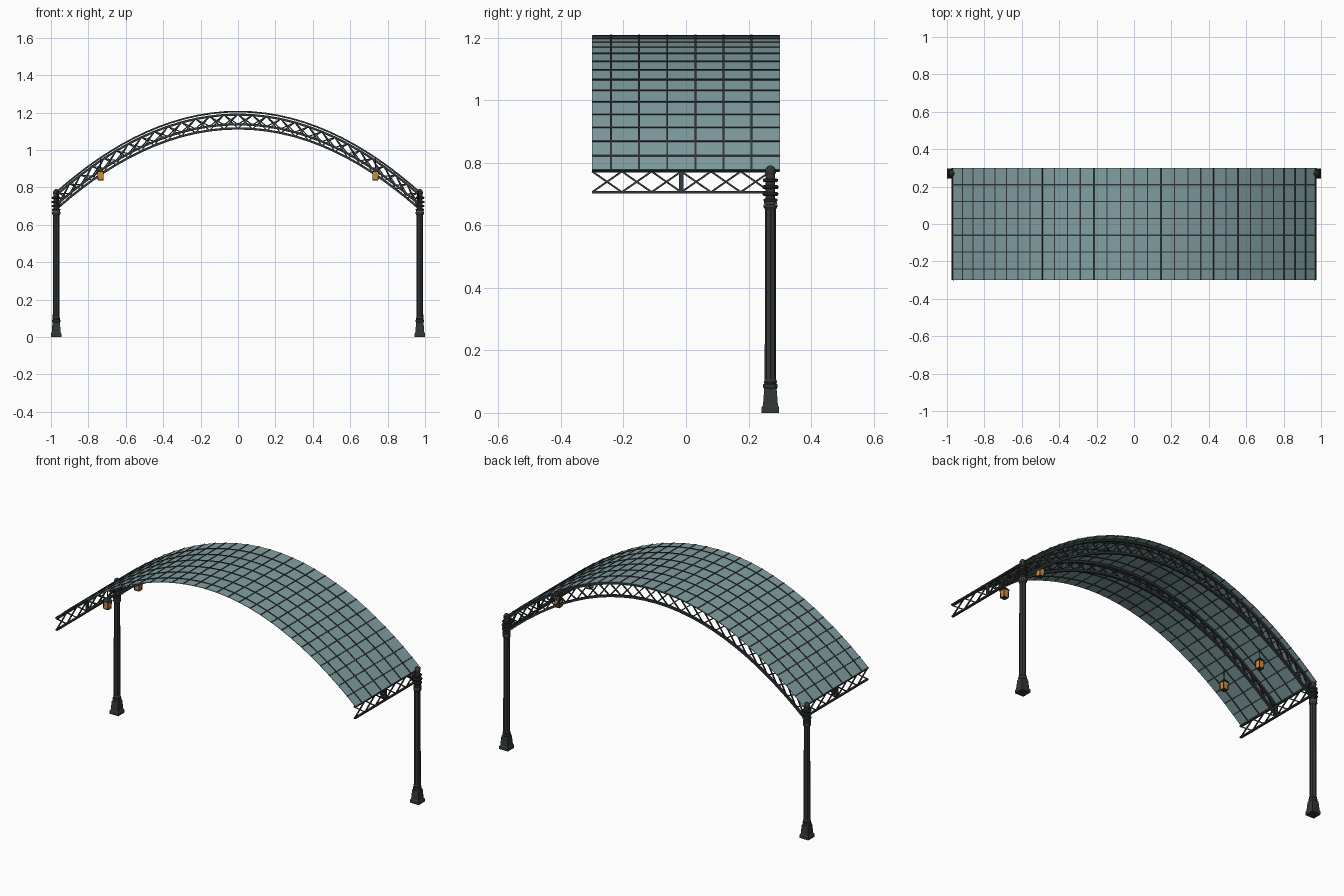
import bpy, bmesh, math
from mathutils import Vector

if "Cube" in bpy.data.objects:
    bpy.data.objects.remove(bpy.data.objects["Cube"])


def material(name, rgb):
    m = bpy.data.materials.new(name)
    m.diffuse_color = (*rgb, 1)
    m.use_nodes = True
    m.node_tree.nodes["Principled BSDF"].inputs["Base Color"].default_value = m.diffuse_color
    return m


IRON = material("dark_iron", (0.032, 0.038, 0.038))
GLASS = material("teal_glass", (0.22, 0.345, 0.36))
AMBER = material("amber_lamp", (0.65, 0.28, 0.045))
COPPER = material("copper_band", (0.22, 0.09, 0.04))

HALF, TOP, RISE = 0.97, 1.205, 0.43
COL_X, COL_Y, MID_Y = 0.972, 0.27, -0.015


def finish(bm, name, mat):
    bmesh.ops.recalc_face_normals(bm, faces=bm.faces)
    me = bpy.data.meshes.new(name)
    bm.to_mesh(me)
    bm.free()
    me.materials.append(mat)
    ob = bpy.data.objects.new(name, me)
    bpy.context.collection.objects.link(ob)
    return ob


def skin(bm, rings):
    """Closed tube through a list of point rings."""
    vs = [[bm.verts.new(p) for p in r] for r in rings]
    n = len(vs[0])
    for a, b in zip(vs, vs[1:]):
        for i in range(n):
            j = (i + 1) % n
            bm.faces.new((a[i], a[j], b[j], b[i]))
    bm.faces.new(vs[0])
    bm.faces.new(vs[-1])


def bar(bm, a, b, w, d):
    """Straight rectangular bar from a to b."""
    a, b = Vector(a), Vector(b)
    t = (b - a).normalized()
    ref = Vector((0, 1, 0)) if abs(t.y) < 0.6 else Vector((1, 0, 0))
    u = (ref - t * ref.dot(t)).normalized()
    v = t.cross(u)
    corners = [u * (w / 2 * i) + v * (d / 2 * j)
               for i, j in ((-1, -1), (1, -1), (1, 1), (-1, 1))]
    skin(bm, [[p + c for c in corners] for p in (a, b)])


def stack(bm, x, y, profile, sides, turn=0.0, flute=1.0):
    """Lathe a list of (radius, height) pairs."""
    rings = []
    for r, z in profile:
        ring = []
        for i in range(sides):
            a = turn + math.tau * i / sides
            q = r * (flute if i % 2 else 1)
            ring.append((x + q * math.cos(a), y + q * math.sin(a), z))
        rings.append(ring)
    skin(bm, rings)


def roof_z(x):
    return TOP - RISE * (x / HALF) ** 2


def arc_points(n, half=HALF, drop=0.0):
    """n+1 points evenly spaced along the parabolic arch."""
    fine = [(-half + 2 * half * i / 1200) for i in range(1201)]
    length = [0.0]
    for a, b in zip(fine, fine[1:]):
        length.append(length[-1] + math.hypot(b - a, roof_z(b) - roof_z(a)))
    pts, k = [], 0
    for i in range(n + 1):
        goal = length[-1] * i / n
        while k < 1200 and length[k] < goal - 1e-9:
            k += 1
        pts.append((fine[k], roof_z(fine[k]) - drop))
    return pts


def normal(x):
    return Vector((2 * RISE * x / HALF ** 2, 0, 1)).normalized()


def arch(bm, pts, y0, y1, h):
    """Rectangular section swept along the arch."""
    rings = []
    for x, z in pts:
        n = normal(x) * (h / 2)
        p, q = Vector((x, y0, z)), Vector((x, y1, z))
        rings.append([p - n, q - n, q + n, p + n])
    skin(bm, rings)


# Curved glass roof
grid = arc_points(30)
bm = bmesh.new()
arch(bm, grid, -0.3, 0.3, 0.003)
finish(bm, "glass_roof", GLASS)

# Glazing bars: across the width and along the arch
bm = bmesh.new()
for x, z in grid:
    n = normal(x)
    t = Vector((n.z, 0, -n.x)) * 0.003
    c = Vector((x, 0, z))
    off = [c - t - n * 0.003, c + t - n * 0.003, c + t + n * 0.004, c - t + n * 0.004]
    skin(bm, [[p + Vector((0, y, 0)) for p in off] for y in (-0.299, 0.299)])
finish(bm, "roof_cross_bars", IRON)
bm = bmesh.new()
for k in range(6):
    y = -0.24 + 0.09 * k
    arch(bm, grid, y - 0.003, y + 0.003, 0.009)
finish(bm, "roof_arch_bars", IRON)

# Arched lattice trusses
for name, y, low in (("back_truss", COL_Y, 0.09), ("middle_truss", MID_Y, 0.068)):
    bm = bmesh.new()
    upper, lower = arc_points(28, 0.96, 0.016), arc_points(28, 0.96, low)
    arch(bm, upper, y - 0.007, y + 0.007, 0.012)
    arch(bm, lower, y - 0.007, y + 0.007, 0.012)
    for i in range(28):
        a, b = (upper, lower) if i % 2 else (lower, upper)
        for s, e in ((a[i], b[i + 1]), (b[i], a[i + 1])):
            bar(bm, (s[0], y, s[1]), (e[0], y, e[1]), 0.006, 0.006)
    finish(bm, name, IRON)

for side, s in (("left", -1), ("right", 1)):
    # Side girder with crossed bracing
    bm = bmesh.new()
    gx, z0, z1 = s * 0.965, 0.706, 0.772
    for z in (z0, z1):
        bar(bm, (gx, -0.3, z), (gx, 0.272, z), 0.012, 0.008)
    step = (COL_Y + 0.3) / 6
    for i in range(6):
        ya, yb = -0.3 + step * i, -0.3 + step * (i + 1)
        bar(bm, (gx, ya, z0), (gx, yb, z1), 0.006, 0.006)
        bar(bm, (gx, ya, z1), (gx, yb, z0), 0.006, 0.006)
    bar(bm, (gx, MID_Y, z0 - 0.004), (gx, MID_Y, z1 + 0.004), 0.014, 0.012)
    finish(bm, side + "_girder", IRON)

    # Column: square plinth, fluted shaft, ringed capital, finial
    cx = s * COL_X
    bm = bmesh.new()
    q = math.sqrt(2)
    stack(bm, cx, COL_Y, [(0.028 * q, 0), (0.028 * q, 0.018), (0.024 * q, 0.024),
                          (0.020 * q, 0.074), (0.017 * q, 0.08)], 4, math.pi / 4)
    stack(bm, cx, COL_Y, [(0.019, 0.075), (0.023, 0.082), (0.023, 0.09), (0.019, 0.094),
                          (0.021, 0.099), (0.018, 0.108)], 12)
    finish(bm, side + "_column_base", IRON)
    bm = bmesh.new()
    stack(bm, cx, COL_Y, [(0.0185, 0.1), (0.017, 0.665)], 16, 0, 0.88)
    finish(bm, side + "_column_shaft", IRON)
    bm = bmesh.new()
    stack(bm, cx, COL_Y, [(0.021, 0.668), (0.021, 0.675)], 16)
    finish(bm, side + "_column_band", COPPER)
    bm = bmesh.new()
    stack(bm, cx, COL_Y, [(0.017, 0.65), (0.022, 0.658), (0.022, 0.667), (0.015, 0.667),
                          (0.015, 0.765)], 12)
    for z, r in ((0.680, 0.022), (0.700, 0.025), (0.722, 0.026), (0.744, 0.024)):
        stack(bm, cx, COL_Y, [(r - 0.003, z - 0.006), (r, z - 0.002), (r, z + 0.003),
                              (r - 0.004, z + 0.006)], 12)
    stack(bm, cx, COL_Y, [(0.013, 0.76), (0.017, 0.767), (0.017, 0.777),
                          (0.011, 0.786), (0.004, 0.791)], 12)
    finish(bm, side + "_column_capital", IRON)

    # Hanging lanterns, one pair on each side
    for place, ly in (("back", 0.1275), ("front", -0.1575)):
        lx = s * 0.735
        bm = bmesh.new()
        stack(bm, lx, ly, [(0.013 * q, 0.842), (0.015 * q, 0.883)], 4, math.pi / 4)
        finish(bm, f"{side}_{place}_lantern_glass", AMBER)
        bm = bmesh.new()
        stack(bm, lx, ly, [(0.011 * q, 0.836), (0.015 * q, 0.838), (0.015 * q, 0.842)],
              4, math.pi / 4)
        stack(bm, lx, ly, [(0.019 * q, 0.882), (0.019 * q, 0.886), (0.006 * q, 0.9),
                           (0.003 * q, 0.906)], 4, math.pi / 4)
        for i in (-1, 1):
            for j in (-1, 1):
                bar(bm, (lx + i * 0.0135, ly + j * 0.0135, 0.84),
                    (lx + i * 0.0155, ly + j * 0.0155, 0.884), 0.004, 0.004)
        bar(bm, (lx, ly, 0.9), (lx, ly, roof_z(lx)), 0.003, 0.003)
        finish(bm, f"{side}_{place}_lantern_frame", IRON)
